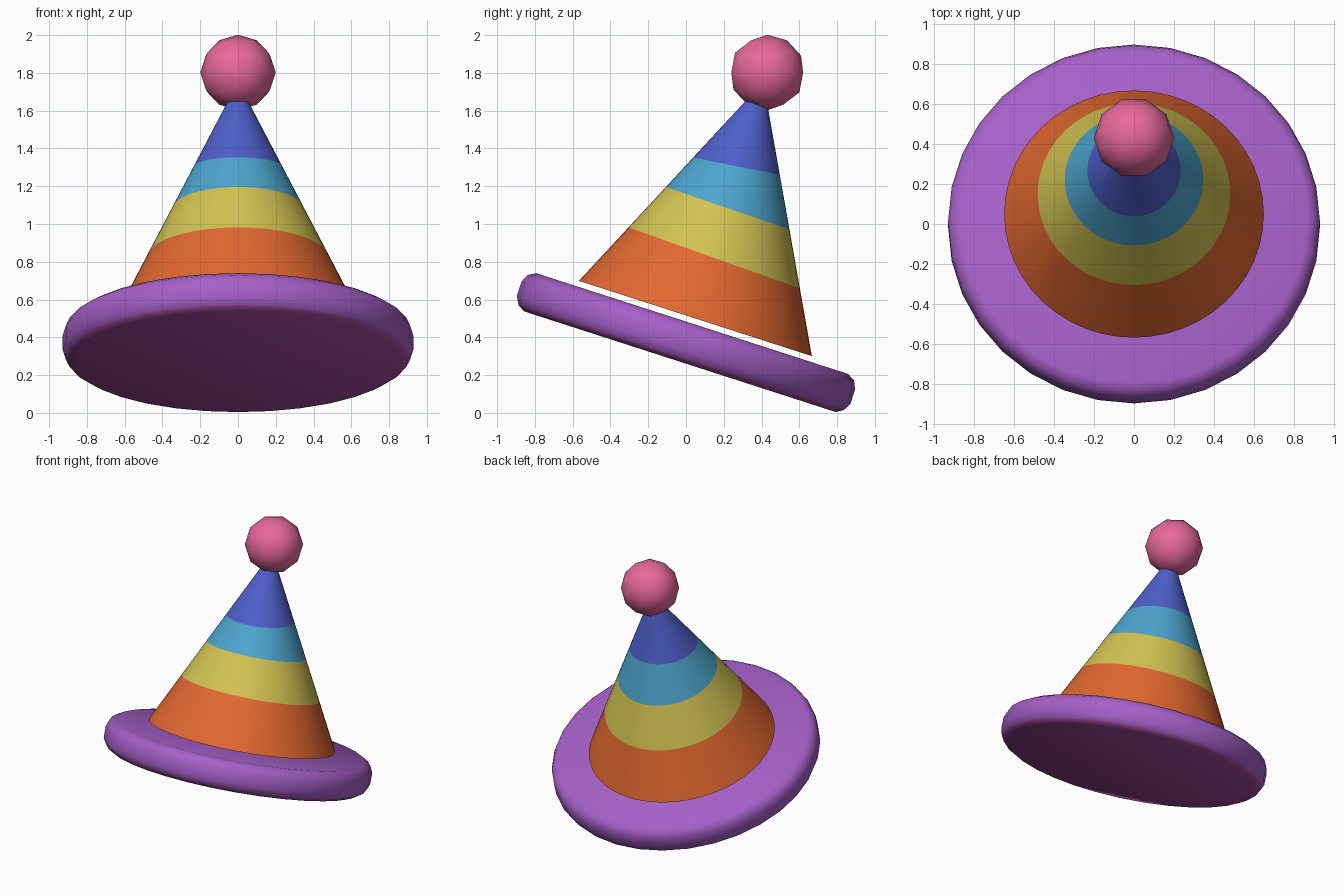
import bpy, bmesh, math
from mathutils import Matrix

if "Cube" in bpy.data.objects:
    bpy.data.objects.remove(bpy.data.objects["Cube"])

TILT = Matrix.Translation((0, 0, 0.372)) @ Matrix.Rotation(math.radians(-17.9), 4, 'X')


def material(name, rgb):
    lin = [((c / 255 + 0.055) / 1.055) ** 2.4 for c in rgb]
    m = bpy.data.materials.new(name)
    m.diffuse_color = (*lin, 1)
    m.use_nodes = True
    m.node_tree.nodes["Principled BSDF"].inputs["Base Color"].default_value = m.diffuse_color
    return m


purple = material("purple", (166, 96, 200))
magenta = material("magenta purple", (172, 78, 165))
orange = material("orange", (226, 104, 48))
yellow = material("yellow", (210, 195, 82))
cyan = material("light blue", (77, 165, 206))
blue = material("blue", (78, 95, 202))
pink = material("pink", (230, 104, 154))


def finish(bm, name, mats, angle):
    bmesh.ops.recalc_face_normals(bm, faces=bm.faces)
    me = bpy.data.meshes.new(name)
    bm.to_mesh(me)
    bm.free()
    for m in mats:
        me.materials.append(m)
    ob = bpy.data.objects.new(name, me)
    bpy.context.collection.objects.link(ob)
    bpy.context.view_layer.objects.active = ob
    ob.select_set(True)
    bpy.ops.object.shade_smooth_by_angle(angle=math.radians(angle))
    ob.select_set(False)
    return ob


def loft(name, rings, band_mats, mats, angle):
    """Closed solid through rings of points, one material index per band."""
    bm = bmesh.new()
    loops = [[bm.verts.new(p) for p in ring] for ring in rings]
    n = len(loops[0])
    for a, b, mi in zip(loops, loops[1:], band_mats):
        for i in range(n):
            j = (i + 1) % n
            bm.faces.new((a[i], a[j], b[j], b[i])).material_index = mi
    bm.faces.new(loops[0]).material_index = band_mats[0]
    bm.faces.new(loops[-1]).material_index = band_mats[-1]
    ob = finish(bm, name, mats, angle)
    ob.matrix_world = TILT
    return ob


def circle(n):
    return [(math.cos(2 * math.pi * i / n), math.sin(2 * math.pi * i / n)) for i in range(n)]


# Brim: thick tilted disc with rounded edge and a redder underside
profile = [(0.868, -0.106), (0.905, -0.083), (0.928, -0.04),
           (0.928, 0.04), (0.908, 0.083), (0.868, 0.106)]
loft("brim", [[(r * c, r * s, z) for c, s in circle(32)] for r, z in profile],
     [1, 0, 0, 0, 0], [purple, magenta], 50)

# Striped cone: floats just above the brim, leans slightly forward
BASE, APEX = 0.137, 1.44


def cone_ring(height, slope):
    ring = []
    for c, s in circle(48):
        z = height + slope * s
        t = (z - BASE) / (APEX - BASE)
        r = 0.648 * (1 - t)
        ring.append((r * c, r * s + 0.008 - 0.043 * t, z))
    return ring


stripes = [(BASE, 0), (0.473, -0.014), (0.745, -0.006), (0.972, 0.027), (1.40, 0)]
loft("striped_cone", [cone_ring(h, k) for h, k in stripes],
     [0, 1, 2, 3], [orange, yellow, cyan, blue], 40)

# Pompom on the tip
bm = bmesh.new()
bmesh.ops.create_icosphere(bm, subdivisions=2, radius=0.2,
                           matrix=Matrix.Rotation(math.pi / 2, 4, 'Z'))
ball = finish(bm, "pompom", [pink], 60)
ball.location = (0, 0.43, 1.802)
